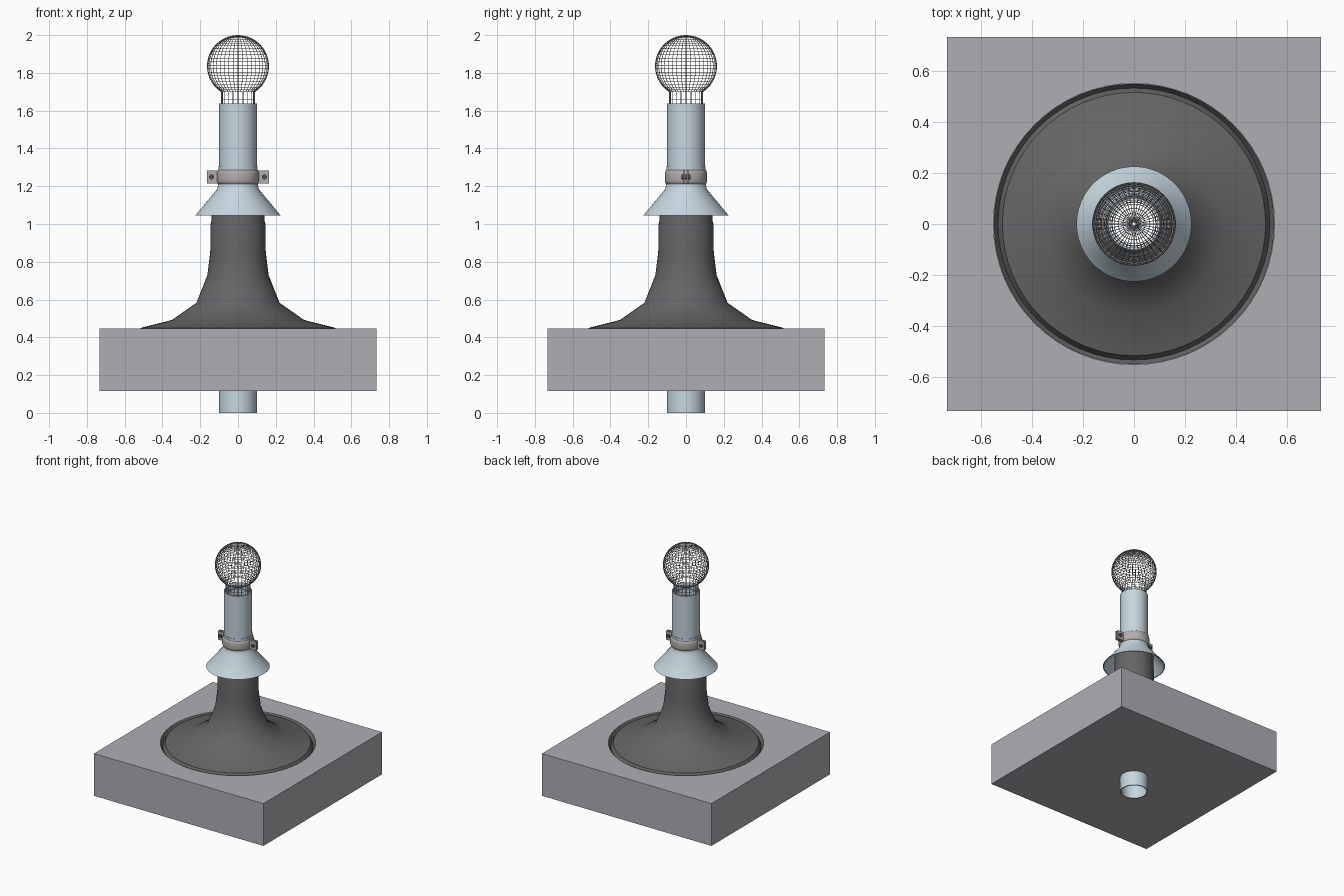
import bpy, bmesh, math
from mathutils import Matrix

if "Cube" in bpy.data.objects:
    bpy.data.objects.remove(bpy.data.objects["Cube"])


def mat(name, r, g, b):
    m = bpy.data.materials.new(name)
    m.diffuse_color = (r, g, b, 1)
    m.use_nodes = True
    m.node_tree.nodes["Principled BSDF"].inputs["Base Color"].default_value = m.diffuse_color
    return m


GREY = mat("roof_grey", 0.43, 0.42, 0.45)
DARK = mat("dark_rubber", 0.13, 0.13, 0.13)
BLUE = mat("pale_blue_metal", 0.56, 0.67, 0.74)
STEEL = mat("clamp_steel", 0.45, 0.42, 0.42)
WIRE = mat("wire_grey", 0.35, 0.35, 0.35)
BOLT = mat("bolt_dark", 0.08, 0.08, 0.085)


def add(name, bm, material, smooth=None):
    bmesh.ops.recalc_face_normals(bm, faces=bm.faces)
    me = bpy.data.meshes.new(name)
    bm.to_mesh(me)
    bm.free()
    ob = bpy.data.objects.new(name, me)
    bpy.context.collection.objects.link(ob)
    me.materials.append(material)
    if smooth:
        bpy.ops.object.select_all(action='DESELECT')
        ob.select_set(True)
        bpy.context.view_layer.objects.active = ob
        bpy.ops.object.shade_smooth_by_angle(angle=math.radians(smooth))
    return ob


def lathe_mesh(profile, n=64, closed=False):
    """Revolve (radius, z) points round the z axis."""
    bm = bmesh.new()
    rings = [[bm.verts.new((r * math.cos(2 * math.pi * i / n),
                            r * math.sin(2 * math.pi * i / n), z))
              for i in range(n)] for r, z in profile]
    pairs = list(zip(rings, rings[1:]))
    if closed:
        pairs.append((rings[-1], rings[0]))
    for a, b in pairs:
        for i in range(n):
            j = (i + 1) % n
            bm.faces.new((a[i], a[j], b[j], b[i]))
    return bm


def lathe(name, profile, material, n=64, closed=False, smooth=35):
    return add(name, lathe_mesh(profile, n, closed), material, smooth)


def slab(name, half, z0, z1, radius, n=64):
    """Square slab with a round hole through the middle."""
    bm = bmesh.new()
    levels = []
    for z in (z0, z1):
        inner, outer = [], []
        for i in range(n):
            a = 2 * math.pi * i / n
            c, s = math.cos(a), math.sin(a)
            k = half / max(abs(c), abs(s))
            inner.append(bm.verts.new((radius * c, radius * s, z)))
            outer.append(bm.verts.new((k * c, k * s, z)))
        levels.append((inner, outer))
    (bi, bo), (ti, to) = levels
    for i in range(n):
        j = (i + 1) % n
        for a, b in ((bi, bo), (bo, to), (to, ti), (ti, bi)):
            bm.faces.new((a[i], a[j], b[j], b[i]))
    return add(name, bm, GREY)


def box(name, cx, cy, cz, sx, sy, sz, material):
    bm = bmesh.new()
    bmesh.ops.create_cube(bm, size=1, matrix=Matrix.Translation((cx, cy, cz))
                          @ Matrix.Diagonal((sx, sy, sz, 1)))
    return add(name, bm, material)


def wire(name, profile, n, thickness):
    ob = add(name, lathe_mesh(profile, n), WIRE)
    m = ob.modifiers.new("wires", 'WIREFRAME')
    m.thickness = thickness
    m.offset = 0
    m.use_even_offset = False
    return ob


# Roof build-up: two layers, the upper one with the wide round recess
slab("roof_lower_layer", 0.732, 0.117, 0.372, 0.1)
slab("roof_upper_layer", 0.732, 0.372, 0.447, 0.55)

# Rubber flashing: rim lining the recess, flared skirt and neck
lathe("flashing", [(0.549, 0.446), (0.532, 0.42), (0.515, 0.45), (0.35, 0.492),
                   (0.22, 0.583), (0.162, 0.73), (0.147, 0.85), (0.145, 1.0),
                   (0.14, 1.02), (0.14, 1.12)], DARK, smooth=40)

# Hollow vent pipe, open at both ends
lathe("vent_pipe", [(0.1, 0), (0.1, 1.638), (0.092, 1.638), (0.092, 0)],
      BLUE, closed=True)

# Conical storm collar with sleeve
lathe("storm_collar", [(0.225, 1.046), (0.11, 1.185), (0.104, 1.215), (0.104, 1.305),
                       (0.1, 1.305), (0.1, 1.215), (0.106, 1.182), (0.219, 1.046)],
      BLUE, closed=True)

# Clamp band with bolted ears on both sides
lathe("clamp_band", [(0.104, 1.212), (0.109, 1.217), (0.112, 1.23), (0.112, 1.268),
                     (0.109, 1.28), (0.104, 1.286)], STEEL, smooth=60)
for side, sx in (("left", -1), ("right", 1)):
    for part, sy in (("front", -1), ("back", 1)):
        box(f"clamp_ear_{side}_{part}", sx * 0.135, sy * 0.009, 1.249,
            0.06, 0.01, 0.068, STEEL)
    bm = bmesh.new()
    bmesh.ops.create_cone(bm, cap_ends=True, segments=16, radius1=0.013, radius2=0.013,
                          depth=0.046, matrix=Matrix.Translation((sx * 0.14, 0, 1.249))
                          @ Matrix.Rotation(math.pi / 2, 4, 'X'))
    add(f"clamp_bolt_{side}", bm, BOLT, 35)

# Wire ball strainer, open at the neck
R, CZ, STEPS = 0.162, 1.836, 22
ball = []
for k in range(STEPS + 1):
    t = math.radians(2.5) + k / STEPS * math.radians(145)
    ball.append((R * math.sin(t), CZ + R * math.cos(t)))
wire("wire_ball", ball, 40, 0.004)

# Wire neck that plugs into the pipe
wire("wire_neck", [(0.087, z) for z in (1.56, 1.61, 1.66, 1.70)], 20, 0.005)
